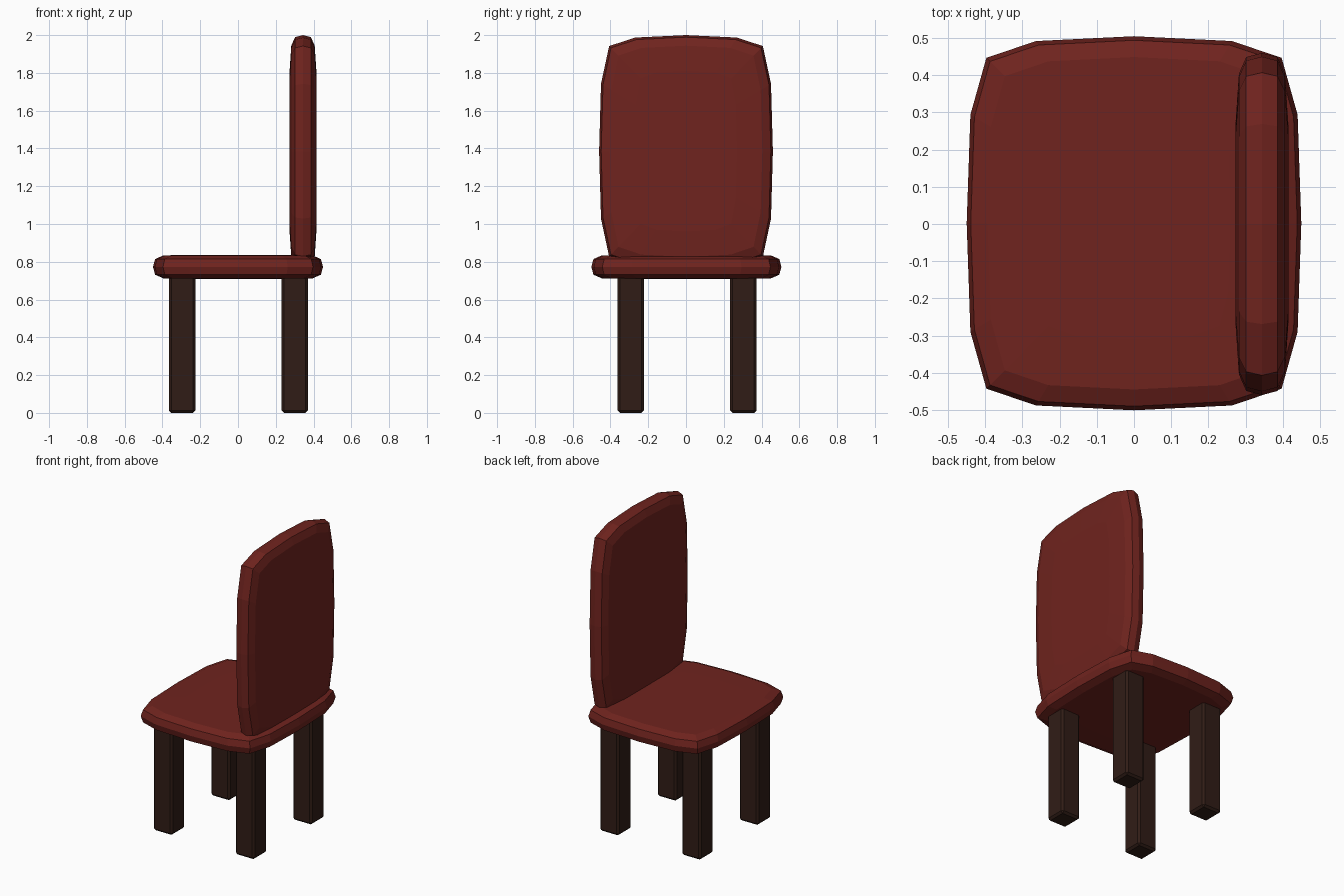
import bpy, bmesh
from mathutils import Matrix, Vector

if "Cube" in bpy.data.objects:
    bpy.data.objects.remove(bpy.data.objects["Cube"])


def material(name, rgb):
    m = bpy.data.materials.new(name)
    m.diffuse_color = (*rgb, 1)
    m.use_nodes = True
    m.node_tree.nodes["Principled BSDF"].inputs["Base Color"].default_value = m.diffuse_color
    return m


RED = material("red_upholstery", (0.16, 0.017, 0.013))
WOOD = material("dark_wood", (0.030, 0.012, 0.008))


def add_object(name, bm, mat):
    bmesh.ops.recalc_face_normals(bm, faces=bm.faces[:])
    me = bpy.data.meshes.new(name)
    bm.to_mesh(me)
    bm.free()
    me.materials.append(mat)
    ob = bpy.data.objects.new(name, me)
    bpy.context.collection.objects.link(ob)
    return ob


def cushion(name, a, b, half_thick, crown, matrix):
    """Faceted pillow-like slab: sixteen-sided outline a x b with a rounded rim."""
    quarter = [(a, 0), (a - 0.01, b * 0.58), (a - 0.053, b - 0.058),
               (a * 0.585, b - 0.013)]
    quarter2 = [(0, b)] + [(-x, y) for x, y in quarter[:0:-1]]
    half = quarter + quarter2
    outline = half + [(-x, -y) for x, y in half]
    # (inset from the outline, height)
    t = half_thick
    rim = [(0.19, t + crown), (0.056, t), (0.011, t * 0.68), (0, 0)]
    rim += [(d, -z) for d, z in rim[-2::-1]]
    bm = bmesh.new()
    rings = [[bm.verts.new((x * (1 - d / a), y * (1 - d / b), z))
              for x, y in outline] for d, z in rim]
    for lo, hi in zip(rings, rings[1:]):
        for i in range(16):
            j = (i + 1) % 16
            bm.faces.new((lo[i], lo[j], hi[j], hi[i]))
    bm.faces.new(rings[0])
    bm.faces.new(rings[-1])
    bm.transform(matrix)
    return add_object(name, bm, RED)


# Seat
cushion("seat", 0.45, 0.503, 0.061, 0.002, Matrix.Translation((0, 0.002, 0.773)))

# Backrest: slab stood upright, its lower edge sunk into the seat
upright = Matrix(((0, 0, 1, 0.344), (1, 0, 0, 0), (0, 1, 0, 1.385), (0, 0, 0, 1)))
cushion("backrest", 0.46, 0.615, 0.062, 0.009, upright)

# Legs
for x, side in ((-0.296, "left"), (0.300, "right")):
    for y, end in ((-0.293, "front"), (0.304, "back")):
        bm = bmesh.new()
        bmesh.ops.create_cube(bm, size=1)
        bm.transform(Matrix.Translation((x, y, 0.362)) @
                     Matrix.Diagonal(Vector((0.14, 0.14, 0.724, 1))))
        bmesh.ops.bevel(bm, geom=bm.edges[:], offset=0.013, segments=1,
                        profile=0.5, affect='EDGES')
        add_object(f"{end}_{side}_leg", bm, WOOD)
